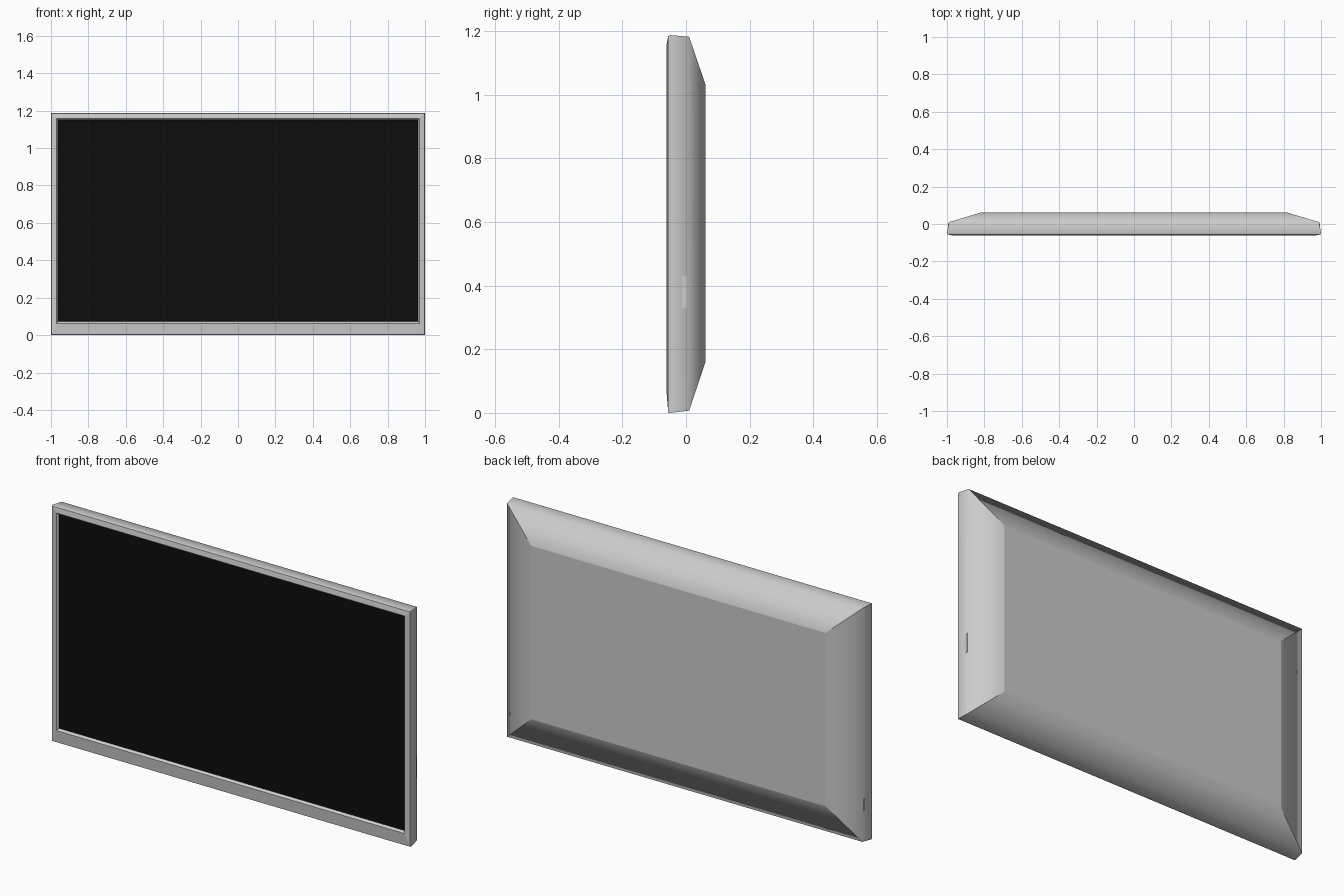
import bpy, bmesh

if "Cube" in bpy.data.objects:
    bpy.data.objects.remove(bpy.data.objects["Cube"])


def new_object(name, bm):
    mesh = bpy.data.meshes.new(name)
    bm.to_mesh(mesh)
    bm.free()
    obj = bpy.data.objects.new(name, mesh)
    bpy.context.collection.objects.link(obj)
    return obj


def rect_ring(bm, half_x, z0, z1, y):
    pts = [(-half_x, z0), (half_x, z0), (half_x, z1), (-half_x, z1)]
    return [bm.verts.new((x, y, z)) for x, z in pts]


def loft(name, rings, cap_end=False, smooth_rings=()):
    """Join nested rectangles; corners stay sharp, chosen rings are smoothed."""
    bm = bmesh.new()
    loops = [rect_ring(bm, *r) for r in rings]
    for a, b in zip(loops, loops[1:]):
        for i in range(4):
            j = (i + 1) % 4
            bm.faces.new((a[i], a[j], b[j], b[i]))
    if cap_end:
        bm.faces.new(loops[-1])
    soft = {v: k for k in smooth_rings for v in loops[k]}
    for e in bm.edges:
        u, v = e.verts
        e.smooth = u in soft and soft.get(v) == soft[u]
    for f in bm.faces:
        f.smooth = True
    return new_object(name, bm)


# Casing: bezel lip, sloped bezel, side walls, tapered back
loft("casing", [
    (0.962, 0.072, 1.150, -0.050),
    (0.970, 0.063, 1.159, -0.061),
    (0.997, 0.002, 1.185, -0.056),
    (1.000, 0.000, 1.188, -0.050),
    (0.990, 0.007, 1.183, 0.010),
    (0.820, 0.160, 1.033, 0.061),
], cap_end=True, smooth_rings=(3, 4))

# Black display panel
bm = bmesh.new()
bm.faces.new(rect_ring(bm, 0.962, 0.072, 1.150, -0.050))
screen = new_object("screen", bm)
black = bpy.data.materials.new("screen_black")
black.diffuse_color = (0.004, 0.004, 0.004, 1)
black.use_nodes = True
black.node_tree.nodes["Principled BSDF"].inputs["Base Color"].default_value = black.diffuse_color
screen.data.materials.append(black)


# Slim control and port strips on the side walls
def side_strip(name, side, z0, z1):
    bm = bmesh.new()
    bmesh.ops.create_cube(bm, size=1)
    for v in bm.verts:
        v.co = (side * 0.988 + v.co.x * 0.012, -0.005 + v.co.y * 0.016,
                (z0 + z1) / 2 + v.co.z * (z1 - z0))
    return new_object(name, bm)


side_strip("control_strip", 1, 0.33, 0.43)
side_strip("port_strip", -1, 0.16, 0.22)
